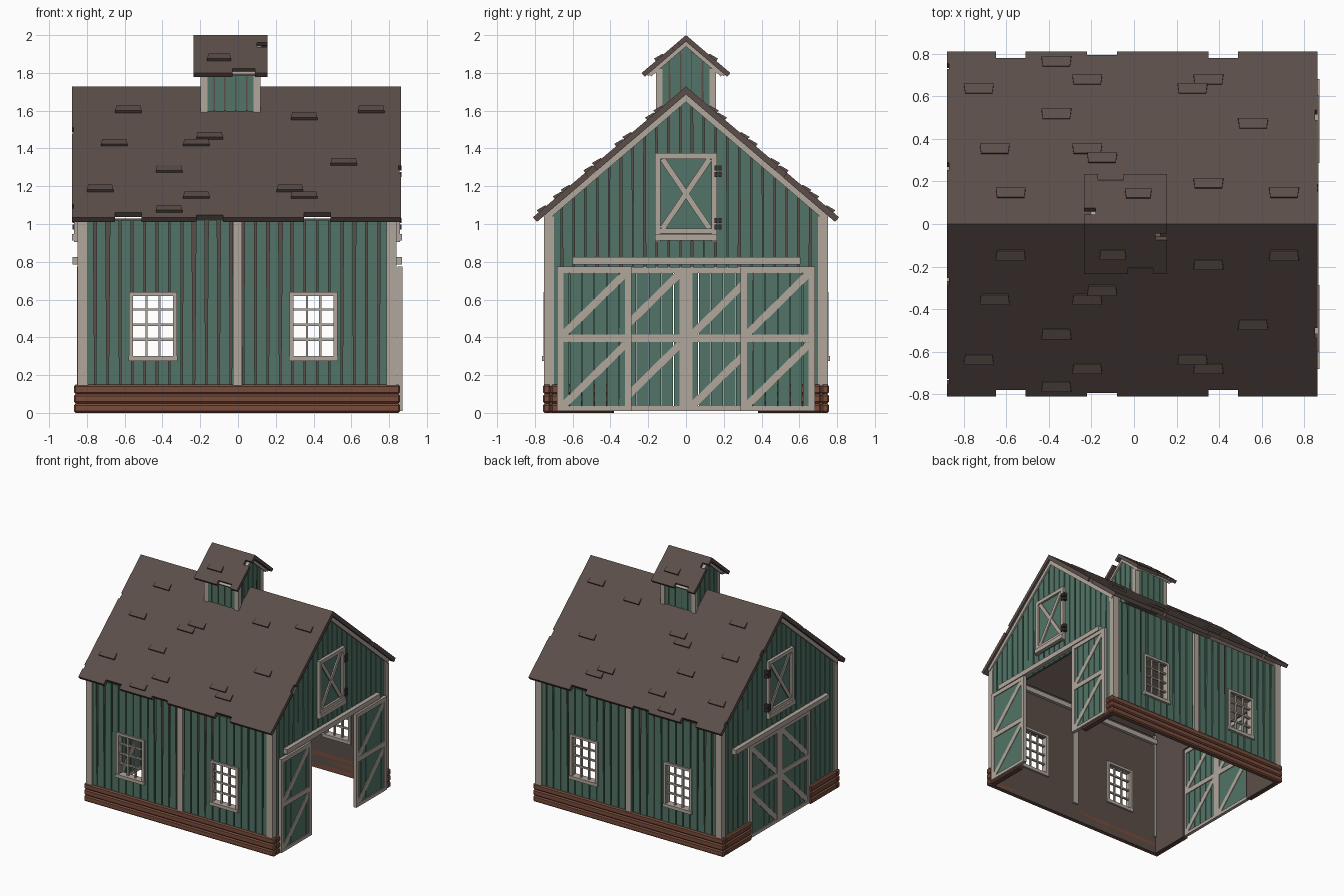
import bpy, bmesh, math, random

if "Cube" in bpy.data.objects:
    bpy.data.objects.remove(bpy.data.objects["Cube"])
random.seed(4)
CX = -0.005                       # centre of the building along x
TAN = 0.855
A = math.atan(TAN)
SA, CA = math.sin(A), math.cos(A)


def material(name, rgb):
    m = bpy.data.materials.new(name)
    m.diffuse_color = (*rgb, 1)
    m.use_nodes = True
    m.node_tree.nodes["Principled BSDF"].inputs["Base Color"].default_value = m.diffuse_color
    return m


GREEN = material("green boards", (0.085, 0.175, 0.135))
TRIM = material("pale grey trim", (0.44, 0.385, 0.335))
BROWN = material("roof brown", (0.105, 0.076, 0.066))
BRICK = material("red brown base", (0.19, 0.072, 0.045))
IRON = material("dark iron", (0.045, 0.03, 0.026))


def build(name, mat, solids, bevel=0):
    """Each solid is a pair of matching rings of points."""
    bm = bmesh.new()
    for r0, r1 in solids:
        a = [bm.verts.new(p) for p in r0]
        b = [bm.verts.new(p) for p in r1]
        bm.faces.new(a)
        bm.faces.new(b[::-1])
        for i in range(len(a)):
            j = (i + 1) % len(a)
            bm.faces.new((a[j], a[i], b[i], b[j]))
    bmesh.ops.recalc_face_normals(bm, faces=bm.faces)
    me = bpy.data.meshes.new(name)
    bm.to_mesh(me)
    bm.free()
    me.materials.append(mat)
    ob = bpy.data.objects.new(name, me)
    bpy.context.collection.objects.link(ob)
    if bevel:
        md = ob.modifiers.new("bevel", 'BEVEL')
        md.width, md.segments = bevel, 1
    return ob


def px(poly, x0, x1):             # (y, z) outline pushed along x
    return [(x0, y, z) for y, z in poly], [(x1, y, z) for y, z in poly]


def py(poly, y0, y1):             # (x, z) outline pushed along y
    return [(x, y0, z) for x, z in poly], [(x, y1, z) for x, z in poly]


def rect(a0, a1, z0, z1):
    return [(a0, z0), (a1, z0), (a1, z1), (a0, z1)]


def beam(p, q, w):                # flat diagonal bar outline
    dx, dz = q[0] - p[0], q[1] - p[1]
    k = w / 2 / math.hypot(dx, dz)
    nx, nz = -dz * k, dx * k
    return [(p[0] + nx, p[1] + nz), (p[0] - nx, p[1] - nz), (q[0] - nx, q[1] - nz), (q[0] + nx, q[1] + nz)]


def slope(poly, top, sgn, t0, t1, lift=0):
    """(x, y) plan outline laid on a roof slope, between depths t0 and t1."""
    def at(x, y, t):
        s = y / CA
        return (x, sgn * (s * CA - t * SA), top - s * SA - t * CA)
    m = max(p[1] for p in poly)
    return ([at(x, y, t0 - (lift if y == m else 0)) for x, y in poly], [at(x, y, t1) for x, y in poly])


# ---- main roof with missing shingles along its edges
XL, XR, EAVE, TOP = -0.88, 0.862, 0.81, 1.728
outline = [(XL, 0), (XL, .255), (XL + .01, .255), (XL + .01, .29), (XL, .29), (XL, .73), (XL + .01, .73),
           (XL + .01, .755), (XL, .755), (XL, EAVE)]
for a, b, d in ((-.65, -.51, .03), (-.22, -.08, .015), (.35, .49, .03)):
    outline += [(a, EAVE), (a, EAVE - d), (b, EAVE - d), (b, EAVE)]
outline += [(XR, EAVE), (XR, .535), (XR - .012, .535), (XR - .012, .49), (XR, .49), (XR, 0)]
build("main_roof", BROWN, [slope(outline, TOP, s, 0, .032) for s in (1, -1)])


def shingle(x, y, top, s, w=.07):
    return slope([(x - w + .006, y - .02), (x + w - .006, y - .02), (x + w, y + .02), (x - w, y + .02)],
                 top, s, -.006, .004, .01)


spots = [(-.365, .76), (-.22, .675), (.35, .675), (.275, .633), (-.73, .633), (-.365, .513), (.56, .468),
         (-.22, .35), (-.655, .35), (-.15, .307), (-.58, .143), (.35, .187), (.705, .143)]
build("raised_shingles", BROWN, [shingle(x, y, TOP, s) for x, y in spots for s in (1, -1)])

# ---- long walls: backing, boards, windows and posts
WINDOWS = [(-.555, -.345), (.295, .505)]
WZ0, WZ1 = .30, .62


def pieces(a, b, z0, z1, lean=(0, 0)):
    """Wall strip from a to b, cut around the window openings."""
    cuts = sorted({a, b} | {e for w in WINDOWS for e in w if a < e < b})
    hit = any(a < w[1] and b > w[0] for w in WINDOWS)
    if not hit:
        return [[(a, z0), (b, z0), (b + lean[1], z1), (a + lean[0], z1)]]
    out = []
    for c, d in zip(cuts, cuts[1:]):
        m = (c + d) / 2
        if any(w[0] < m < w[1] for w in WINDOWS):
            out += [rect(c, d, z0, WZ0), rect(c, d, WZ1, z1)]
        else:
            out.append(rect(c, d, z0, z1))
    return out


for s, side in ((-1, "front"), (1, "back")):
    build(side + "_wall_backing", BROWN, [py(p, s * .715, s * .732) for p in pieces(-.83, .82, .0, 1.03)])
    boards, n = [], 25
    step = 1.63 / n
    for i in range(n):
        a = -.82 + i * step
        lean = (random.uniform(0, .008), random.uniform(-.008, 0))
        boards += [py(p, s * .73, s * (.742 + random.uniform(0, .003)))
                   for p in pieces(a + .004, a + step - .004, .14, 1.02, lean)]
    build(side + "_wall_boards", GREEN, boards)
    build(side + "_posts", TRIM, [py(rect(a, b, .14, 1.01), s * .70, s * .752)
                                  for a, b in ((-.85, -.805), (-.027, .022), (.797, .84))])
    build(side + "_wall_plate", TRIM, [py(rect(-.82, .81, .96, 1.0), s * .69, s * .715)])
    frames = []
    for a, b in WINDOWS:
        m, w = (a + b) / 2, .13
        frames += [py(rect(a - .022, a, .30, .64), s * .70, s * .755), py(rect(b, b + .022, .30, .64), s * .70, s * .755),
                   py(rect(a, b, .62, .64), s * .70, s * .755), py(rect(m - w, m + w, .275, .302), s * .70, s * .762)]
        frames += [py(rect(m + d - .006, m + d + .006, .30, .62), s * .722, s * .74) for d in (-.035, .035)]
        frames += [py(rect(a, b, z - .006, z + .006), s * .722, s * .738) for z in (.387, .467, .547)]
    build(side + "_windows", TRIM, frames)

# ---- timber base courses, left open at the doorways
base = []
for k in range(3):
    z0, z1 = k * .05, k * .05 + .049
    for s in (1, -1):
        base.append(py(rect(CX - .863, CX + .863, z0, z1), s * .715, s * .757))
        for e in (1, -1):
            base.append(px(rect(s * .38, s * .716, z0, z1), CX + e * .825, CX + e * .862))
build("base_courses", BRICK, base, .009)


def gable_boards(x0, x1, half, n, peak, z0, gap=0, zgap=0):
    """Upright boards whose tops follow the roof slope."""
    out, step = [], 2 * half / n
    for i in range(n):
        a, b = -half + i * step + .004, -half + (i + 1) * step - .004
        lo = zgap if abs(a + b) / 2 < gap else z0
        top = [(b, peak - TAN * abs(b)), (a, peak - TAN * abs(a))]
        if a < 0 < b:
            top.insert(1, (0, peak))
        j = random.uniform(-.004, .004)
        out.append(px([(a + j, lo), (b + j, lo)] + top, x0, x1))
    return out


# ---- gable ends
for e, side in ((1, "right"), (-1, "left")):
    def X(d):
        return CX + e * d
    wall = [(-.73, 0), (-.38, 0), (-.38, .775), (.38, .775), (.38, 0), (.73, 0), (.73, 1.06), (0, 1.685), (-.73, 1.06)]
    build(side + "_gable_backing", BROWN, [px(wall, X(.81), X(.827))])
    build(side + "_gable_boards", GREEN, gable_boards(X(.825), X(.838), .72, 23, 1.69, .14, .38, .77))
    build(side + "_corner_trim", TRIM, [px(rect(s * .70, s * .752, .14, 1.04), X(.79), X(.844)) for s in (1, -1)])
    xs = sorted((X(.82), X(.85)))
    rake = [(xs[0], 0), (xs[1], 0), (xs[1], .775), (xs[0], .775)]
    build(side + "_rake_trim", TRIM, [slope(rake, TOP, s, .031, .062) for s in (1, -1)])
    build(side + "_door_rail", TRIM, [px(rect(-.602, .607, .785, .825), X(.835), X(.872))])
    # hatch with crossed braces
    h = [px(rect(a, b, c, d), X(.83), X(.862)) for a, b, c, d in
         ((-.165, -.135, .905, 1.375), (.135, .165, .905, 1.375), (-.135, .135, 1.345, 1.375), (-.135, .135, .95, .975))]
    h.append(px(rect(-.165, .165, .912, .948), X(.83), X(.873)))
    h += [px(beam((-.125, .975), (.125, 1.345), .03), X(.83), X(.855)),
          px(beam((.125, .975), (-.125, 1.345), .03), X(.83), X(.853))]
    build(side + "_hatch_frame", TRIM, h)
    build(side + "_hatch_panel", GREEN, [px(rect(-.136, .136, .91, 1.35), X(.83), X(.845))])
    build(side + "_hatch_hinges", IRON, [px(rect(a, b, z, z + .026), X(.83), X(.87)) for a, b in ((.152, .168), (.172, .188))
                                         for z in (.972, 1.006, 1.25, 1.284)])
    # sliding doors: open on the right, closed on the left
    d0, d1 = (.849, .877) if e > 0 else (.822, .848)
    shift = .288 if e > 0 else 0
    panels, bars = [], []
    for a, b in ((-.395 - shift, -shift), (shift, .395 + shift)):
        for i in range(6):
            w = (b - a) / 6
            panels.append(px(rect(a + i * w + .002, a + (i + 1) * w - .002, .012, .77), X(d0 + .007), X(d1 - .007)))
        bars += [px(rect(p, q, .01, .775), X(d0), X(d1)) for p, q in ((a, a + .035), (b - .035, b))]
        bars += [px(rect(a + .035, b - .035, p, q), X(d0), X(d1)) for p, q in ((.01, .036), (.375, .415), (.74, .775))]
        bars += [px(beam((a + .03, z), (b - .03, z + .33), .038), X(d0 + .002), X(d1 - .002)) for z in (.035, .412)]
    build(side + "_door_panels", GREEN, panels)
    build(side + "_door_frames", TRIM, bars)

# ---- cupola
CU, CTOP = -.04, 2.0
pent = [(-.148, 1.56), (.148, 1.56), (.148, 1.83), (0, 1.955), (-.148, 1.83)]
build("cupola_core", BROWN, [px(pent, CU - .145, CU + .145)])
cb, ct = [], []
for e in (1, -1):
    cb += gable_boards(CU + e * .14, CU + e * .152, .147, 5, 1.96, 1.57)
    for i in range(5):
        a = CU - .145 + i * .058
        cb.append(py(rect(a + .004, a + .054, 1.56, 1.83), e * .14, e * .154))
    for s in (1, -1):
        ct.append(px(rect(s * .125, s * .16, 1.57, 1.82), CU + e * .122, CU + e * .158))
        xs = sorted((CU + e * .14, CU + e * .165))
        ct.append(slope([(xs[0], 0), (xs[1], 0), (xs[1], .215), (xs[0], .215)], CTOP, s, .024, .046))
build("cupola_boards", GREEN, cb)
for s in (1, -1):
    ct.append(slope([(CU - .17, .195), (CU + .17, .195), (CU + .17, .222), (CU - .17, .222)], CTOP, s, .02, .036))
build("cupola_trim", TRIM, ct)
croof = []
for s in (1, -1):     # the two slopes are half-turn copies of each other
    pl = [(.195, 0), (.195, .045), (.14, .045), (.14, .075), (.195, .075), (.195, .235), (.13, .235), (.13, .208),
          (.01, .208), (.01, .235), (-.195, .235), (-.195, 0)]
    croof.append(slope([(CU - s * x, y) for x, y in pl], CTOP, s, 0, .026))
    croof.append(shingle(CU + s * .06, .14, CTOP, s, .063))
build("cupola_roof", BROWN, croof)
